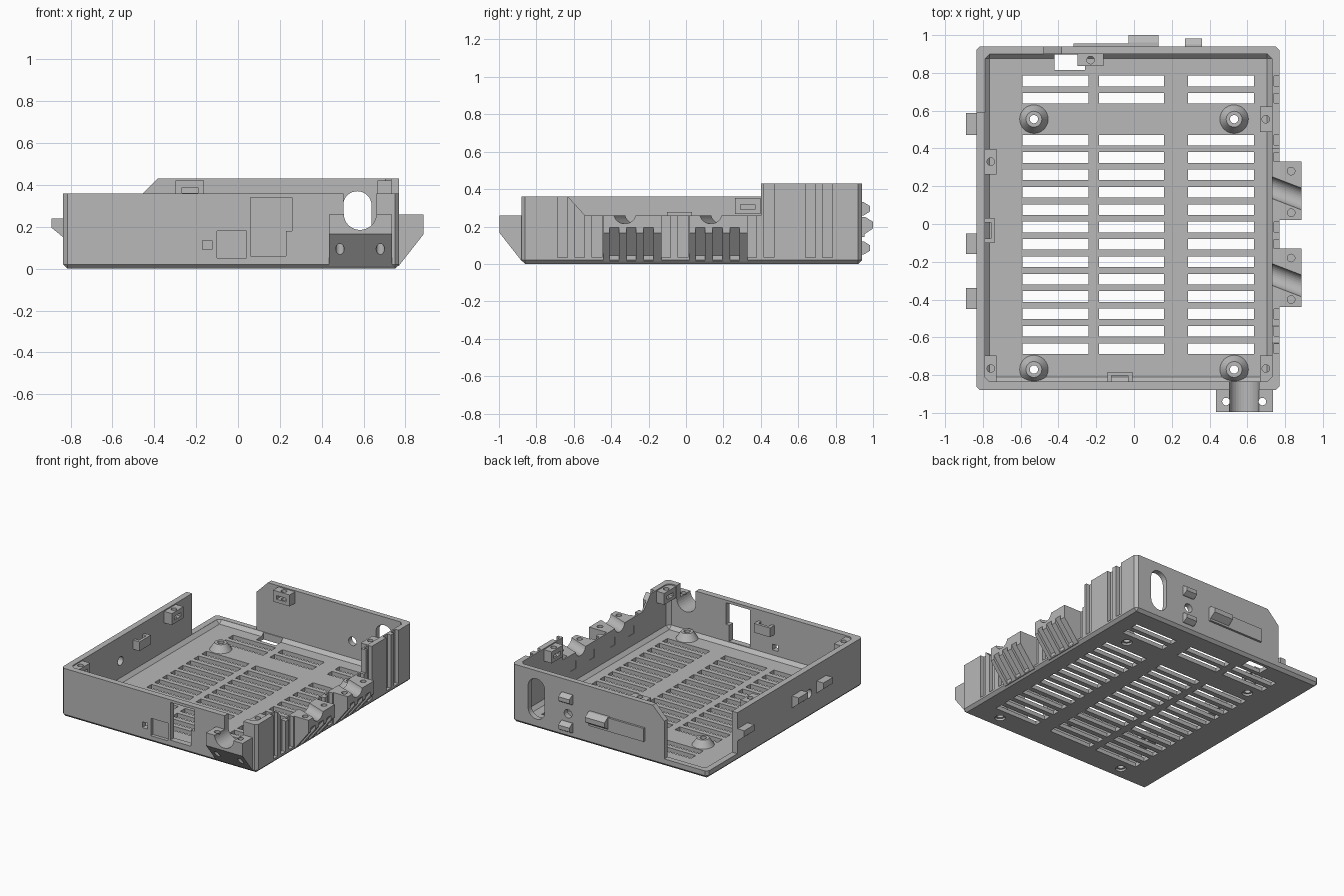
import bpy, bmesh, math
from mathutils import Matrix, Vector

old = bpy.data.objects.get("Cube")
if old:
    bpy.data.objects.remove(old, do_unlink=True)

grey = bpy.data.materials.new("mid grey plastic")
grey.use_nodes = True
grey.diffuse_color = (0.48, 0.48, 0.48, 1)
grey.node_tree.nodes["Principled BSDF"].inputs["Base Color"].default_value = (0.48, 0.48, 0.48, 1)


# ---- helpers ----
def box(bm, x0, x1, y0, y1, z0, z1):
    size = Matrix.Diagonal((x1 - x0, y1 - y0, z1 - z0, 1))
    mid = Matrix.Translation(((x0 + x1) / 2, (y0 + y1) / 2, (z0 + z1) / 2))
    return bmesh.ops.create_cube(bm, size=1, matrix=mid @ size)["verts"]


def cyl(bm, centre, r, length, axis="Z", r2=None, turn=0):
    rot = Matrix.Identity(4)
    if axis == "X":
        rot = Matrix.Rotation(math.pi / 2, 4, "Y")
    elif axis == "Y":
        rot = Matrix.Rotation(math.pi / 2, 4, "X")
    m = Matrix.Translation(centre) @ Matrix.Rotation(math.radians(turn), 4, "Z") @ rot
    bmesh.ops.create_cone(bm, cap_ends=True, segments=32, radius1=r,
                          radius2=r if r2 is None else r2, depth=length, matrix=m)


def prism(bm, pts, a, b, place):
    """Extrude a 2D outline from a to b; place(u, v, w) gives the position."""
    lo = [bm.verts.new(place(u, v, a)) for u, v in pts]
    hi = [bm.verts.new(place(u, v, b)) for u, v in pts]
    bm.faces.new(lo)
    bm.faces.new(hi)
    for i in range(len(pts)):
        j = (i + 1) % len(pts)
        bm.faces.new((lo[i], lo[j], hi[j], hi[i]))


def finish(bm, name):
    bmesh.ops.recalc_face_normals(bm, faces=bm.faces[:])
    me = bpy.data.meshes.new(name)
    bm.to_mesh(me)
    bm.free()
    me.materials.append(grey)
    ob = bpy.data.objects.new(name, me)
    bpy.context.scene.collection.objects.link(ob)
    return ob


def cut(ob, build):
    """Subtract the solids that build(bm) makes."""
    bm = bmesh.new()
    build(bm)
    tool = finish(bm, "cutter")
    tool.hide_render = True
    mod = ob.modifiers.new("cut", "BOOLEAN")
    mod.object, mod.operation, mod.solver = tool, "DIFFERENCE", "EXACT"
    bpy.context.view_layer.update()
    deps = bpy.context.evaluated_depsgraph_get()
    me = bpy.data.meshes.new_from_object(ob.evaluated_get(deps))
    ob.modifiers.clear()
    ob.data = me
    bpy.data.objects.remove(tool, do_unlink=True)


def chamfered(bm, dims, amount):
    """Box with chamfered bottom and upright edges."""
    vs = box(bm, *dims)
    top = dims[5] - 1e-4
    edges = {e for v in vs for e in v.link_edges if min(w.co.z for w in e.verts) < top}
    bmesh.ops.bevel(bm, geom=list(edges), offset=amount, segments=1, affect="EDGES")


along_x = lambda y0, s: (lambda u, v, w: (w, y0 + s * u, v))
along_y = lambda x0, s: (lambda u, v, w: (x0 + s * u, w, v))

rows = [0.757, 0.666] + [0.444 - 0.092 * i for i in range(13)]
posts = [(x, y) for x in (-0.53, 0.53) for y in (0.555, -0.77)]

# ---- tray shell ----
bm = bmesh.new()
chamfered(bm, (-0.835, 0.77, -0.88, 0.94, 0, 0.43), 0.02)
tray = finish(bm, "tray_shell")
cut(tray, lambda b: chamfered(b, (-0.79, 0.73, -0.835, 0.9, 0.03, 1), 0.025))

# stepped wall heights and the open back corner
cut(tray, lambda b: box(b, -2, 2, -2, 0.4, 0.36, 1))
cut(tray, lambda b: box(b, -2, -0.7, 0.3, 2, 0.36, 1))
cut(tray, lambda b: box(b, -2, -0.48, 0.59, 2, 0.056, 1))
cut(tray, lambda b: prism(b, [(-0.48, 0.335), (-0.385, 0.43), (-0.385, 0.6), (-0.6, 0.6), (-0.6, 0.335)],
                          0.8, 1.2, lambda u, v, w: (u, w, v)))
cut(tray, lambda b: prism(b, [(-0.64, 0.37), (-0.54, 0.26), (0.4, 0.26), (0.4, 0.5), (-0.64, 0.5)],
                          0.7, 1.2, lambda u, v, w: (w, u, v)))


def floor_cuts(b):
    for y in rows:
        for x0, x1 in ((-0.59, -0.24), (-0.185, 0.16), (0.285, 0.635)):
            box(b, x0, x1, y - 0.028, y + 0.028, -0.1, 0.1)
    for x, y in posts:
        cyl(b, (x, y, 0), 0.022, 0.2)
    box(b, -0.42, -0.26, 0.815, 0.898, -0.1, 0.1)


def countersinks(b):
    for x, y in posts:
        cyl(b, (x, y, 0), 0.036, 0.03)


def side_grooves(b):
    for y in rows:
        box(b, 0.742, 0.9, y - 0.026, y + 0.026, 0.035, 1)


def wall_cuts(b):
    # port openings and recess in the front wall
    prism(b, [(0.06, 0.06), (0.23, 0.06), (0.23, 0.18), (0.257, 0.18), (0.257, 0.34), (0.06, 0.34)],
          -1, -0.8, lambda u, v, w: (u, w, v))
    box(b, -0.1, 0.04, -1, -0.855, 0.05, 0.18)
    box(b, -0.17, -0.125, -1, -0.8, 0.092, 0.135)
    # round holes in the back and right walls
    cyl(b, (0.31, 0.92, 0.18), 0.032, 0.15, "Y")
    cyl(b, (-0.81, -0.25, 0.18), 0.032, 0.15, "X")
    # nut windows in the left wall
    for y in (0.28, 0.06, -0.18, -0.4):
        box(b, 0.7, 0.733, y - 0.03, y + 0.03, 0.14, 0.2)


def u_outline(x, z0, z1, r, round_top):
    low = [(x + r * math.cos(a), z0 + r + r * math.sin(a))
           for a in (math.pi + math.pi * i / 16 for i in range(17))]
    if round_top:
        return low + [(2 * x - u, z0 + z1 - v) for u, v in low]
    return low + [(x + r, z1), (x - r, z1)]


def back_slot(b):
    prism(b, u_outline(0.57, 0.07, 0.37, 0.068, True), 0.85, 1.1, lambda u, v, w: (u, w, v))


def front_notch(b):
    prism(b, u_outline(0.583, 0.185, 0.6, 0.078, False), -1.1, -0.8, lambda u, v, w: (u, w, v))


def side_troughs(b):
    for y in (0.162, -0.298):
        cyl(b, (0.81, y, 0.27), 0.055, 0.4, "X", turn=-21)


for build in (floor_cuts, countersinks, side_grooves, wall_cuts, back_slot, front_notch, side_troughs):
    cut(tray, build)

# ---- board standoffs ----
for i, (x, y) in enumerate(posts):
    bm = bmesh.new()
    cyl(bm, (x, y, 0.055), 0.076, 0.052, r2=0.042)
    post = finish(bm, f"standoff_{i + 1}")
    cut(post, lambda b: cyl(b, (x, y, 0.05), 0.022, 0.2))


# ---- inner tabs, built against a wall at y = 0 and turned into place ----
def set_on_wall(ob, pos, turn):
    ob.data.transform(Matrix.Translation(pos) @ Matrix.Rotation(math.radians(turn), 4, "Z"))


def screw_tab(name, pos, turn):
    bm = bmesh.new()
    box(bm, -0.068, 0.068, -0.063, 0.01, -0.085, 0)
    ob = finish(bm, name)
    cut(ob, lambda b: cyl(b, (0, -0.032, 0), 0.02, 0.3))
    cut(ob, lambda b: box(b, -0.038, 0.038, -0.1, -0.008, -0.06, -0.033))
    set_on_wall(ob, pos, turn)


screw_tab("back_screw_tab", (-0.23, 0.9, 0.422), 0)
screw_tab("right_screw_tab", (-0.79, 0.33, 0.352), 90)
screw_tab("front_right_screw_tab", (-0.79, -0.765, 0.352), 90)
screw_tab("front_left_screw_tab", (0.73, -0.765, 0.352), -90)
screw_tab("left_screw_tab", (0.73, 0.555, 0.422), -90)

for name, pos, turn in (("right_tie_loop", (-0.79, -0.035, 0), 90),
                        ("front_tie_loop", (-0.075, -0.835, 0), 180)):
    bm = bmesh.new()
    box(bm, -0.066, 0.066, -0.052, 0.01, 0.21, 0.278)
    loop = finish(bm, name)
    cut(loop, lambda b: box(b, -0.043, 0.043, -0.032, 0, 0.1, 0.4))
    set_on_wall(loop, pos, turn)

# ---- outer clips ----
bm = bmesh.new()
for y0, y1 in ((0.47, 0.588), (-0.16, -0.05), (-0.45, -0.34)):
    prism(bm, [(-0.01, 0.15), (0, 0.15), (0.055, 0.195), (0.055, 0.24), (-0.01, 0.24)],
          y0, y1, along_y(-0.835, -1))
finish(bm, "right_wall_clips")

bm = bmesh.new()
box(bm, -0.32, 0.13, 0.93, 0.955, 0.145, 0.245)
finish(bm, "back_plate")
bm = bmesh.new()
prism(bm, [(-0.01, 0.15), (0, 0.15), (0.06, 0.19), (0.06, 0.225), (0.02, 0.25), (-0.01, 0.25)],
      -0.03, 0.13, along_x(0.94, 1))
finish(bm, "back_latch")
bm = bmesh.new()
for s in (1, -1):
    prism(bm, [(-0.01, 0.19 - s * 0.14), (0.01, 0.19 - s * 0.14), (0.043, 0.19 - s * 0.12),
               (0.043, 0.19 - s * 0.09), (0.012, 0.19 - s * 0.07), (-0.01, 0.19 - s * 0.07)],
          0.27, 0.36, along_x(0.94, 1))
finish(bm, "back_clip_pair")

# ---- cable brackets ----
wedge = [(-0.03, 0.012), (0, 0.012), (0.12, 0.165), (0.12, 0.26), (-0.03, 0.26)]
groove = [(0.002, 0.045), (0.12, 0.195), (0.3, 0.195), (0.3, -0.1), (0.002, -0.1)]

bm = bmesh.new()
prism(bm, wedge, 0.435, 0.735, along_x(-0.876, -1))
front = finish(bm, "front_cable_bracket")
cut(front, front_notch)


def front_holes(b):
    for x in (0.487, 0.68):
        cyl(b, (x, -0.94, 0.2), 0.02, 0.5)


cut(front, front_holes)

for name, y0 in (("back_side_bracket", 0.02), ("front_side_bracket", -0.44)):
    bm = bmesh.new()
    prism(bm, wedge, y0, y0 + 0.31, along_y(0.767, 1))
    side = finish(bm, name)

    def side_slots(b):
        for y in rows:
            if y0 < y < y0 + 0.31:
                prism(b, groove, y - 0.026, y + 0.026, along_y(0.767, 1))

    def side_holes(b):
        for y in (y0 + 0.04, y0 + 0.26):
            cyl(b, (0.832, y, 0.25), 0.02, 0.12)

    for build in (side_slots, side_holes, side_troughs):
        cut(side, build)
